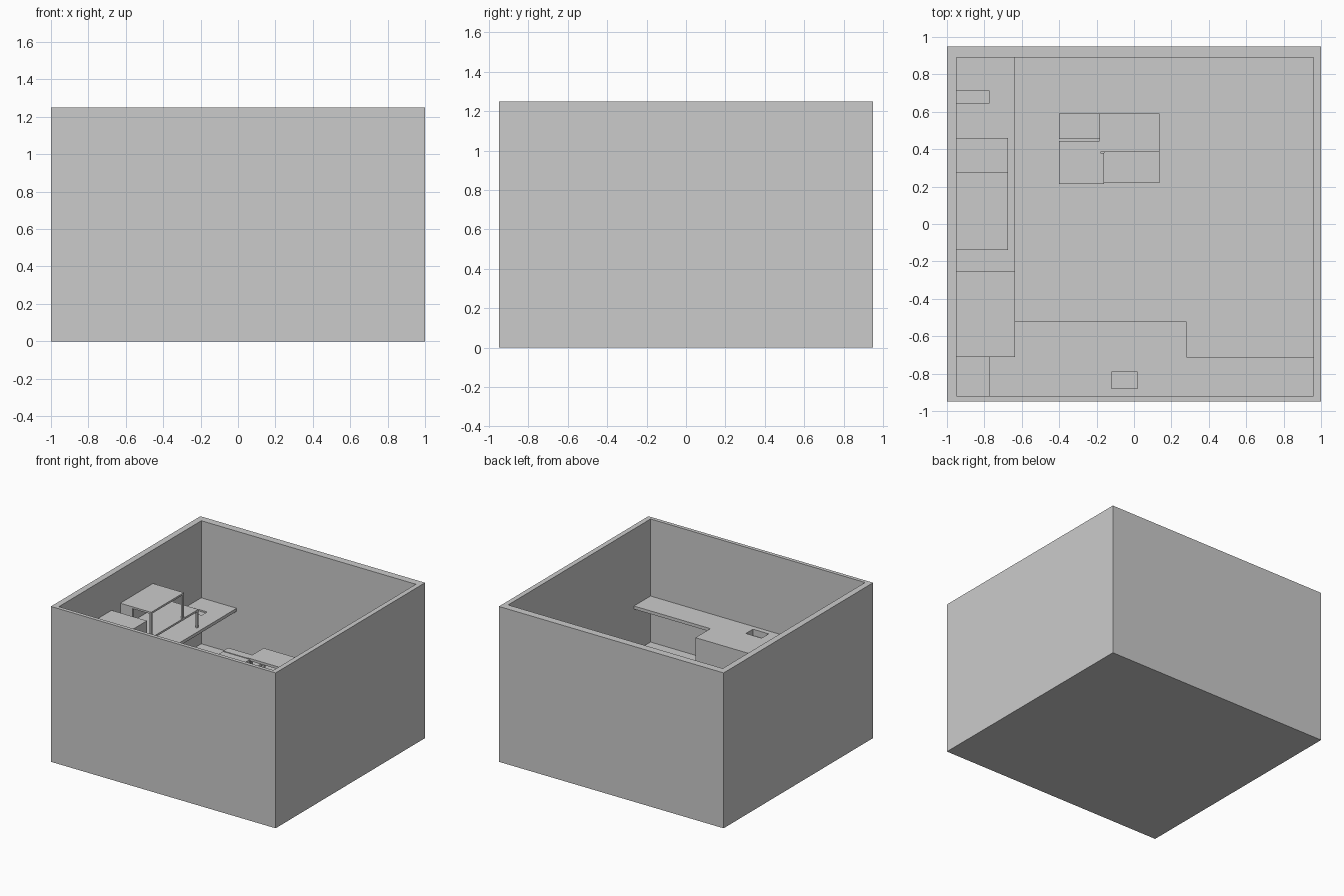
import bpy

if "Cube" in bpy.data.objects:
    bpy.data.objects.remove(bpy.data.objects["Cube"])

FLOOR, TABLE, COUNTER = 0.26, 0.545, 0.63


def box(name, x, y, z):
    """Axis-aligned box from three (min, max) ranges."""
    bpy.ops.mesh.primitive_cube_add(size=1)
    ob = bpy.context.object
    ob.name = ob.data.name = name
    for v in ob.data.vertices:
        v.co = [r[0] if c < 0 else r[1] for c, r in zip(v.co, (x, y, z))]
    return ob


def carve(ob, x, y, z):
    """Cut a box-shaped opening into an object."""
    cutter = box("cutter", x, y, z)
    cutter.hide_render = True
    mod = ob.modifiers.new("opening", 'BOOLEAN')
    mod.operation, mod.object, mod.solver = 'DIFFERENCE', cutter, 'EXACT'
    bpy.context.view_layer.objects.active = ob
    bpy.ops.object.modifier_apply(modifier=mod.name)
    bpy.data.objects.remove(cutter, do_unlink=True)


def legs(name, x, y, z, t=0.015):
    """Four corner posts."""
    for i, px in enumerate((x[0], x[1] - t)):
        for j, py in enumerate((y[0], y[1] - t)):
            box(f"{name}_{i}{j}", (px, px + t), (py, py + t), z)


# open-topped room with a thick floor
room = box("room_shell", (-1, 1), (-0.95, 0.95), (0, 1.25))
carve(room, (-0.95, 0.96), (-0.92, 0.89), (FLOOR, 1.5))

# front worktop, cabinet with sink basin
box("front_worktop", (0.28, 0.96), (-0.92, -0.71), (COUNTER - 0.025, COUNTER))
cabinet = box("front_cabinet", (-0.635, 0.28), (-0.92, -0.52), (FLOOR, COUNTER))
carve(cabinet, (-0.12, 0.02), (-0.88, -0.79), (COUNTER - 0.05, 0.8))
box("corner_worktop", (-0.77, -0.635), (-0.92, -0.71), (COUNTER - 0.025, COUNTER))
box("corner_column", (-0.95, -0.77), (-0.92, -0.71), (FLOOR, 0.9))

# tall cabinet and side worktop along the left wall
box("tall_cabinet", (-0.95, -0.635), (-0.71, -0.25), (FLOOR, 0.965))
side = box("side_worktop", (-0.95, -0.635), (-0.25, 0.89), (COUNTER - 0.025, COUNTER))
carve(side, (-0.949, -0.775), (0.645, 0.715), (COUNTER - 0.012, 0.8))

# two-level shelf standing on the side worktop
SX = (-0.95, -0.675)
box("lower_shelf", SX, (-0.14, 0.46), (0.76, 0.775))
box("upper_shelf", SX, (-0.14, 0.275), (0.965, 0.98))
legs("lower_shelf_post", SX, (-0.14, 0.46), (COUNTER, 0.76))
legs("upper_shelf_post", SX, (-0.14, 0.275), (0.775, 0.965))
box("upper_shelf_side", (-0.95, -0.84), (-0.14, -0.125), (0.775, 0.965))

# central furniture group: desk tops with lower seats
for name, x, y, z in (
        ("back_table", (-0.185, 0.135), (0.385, 0.59), TABLE),
        ("middle_rail", (-0.4, -0.18), (0.38, 0.445), TABLE),
        ("front_table", (-0.4, -0.16), (0.215, 0.38), TABLE - 0.005),
        ("back_seat", (-0.4, -0.185), (0.455, 0.59), 0.43),
        ("front_seat", (-0.16, 0.135), (0.22, 0.385), 0.43)):
    box(name + "_top", x, y, (z - 0.02, z))
    legs(name + "_leg", x, y, (FLOOR, z - 0.02))
